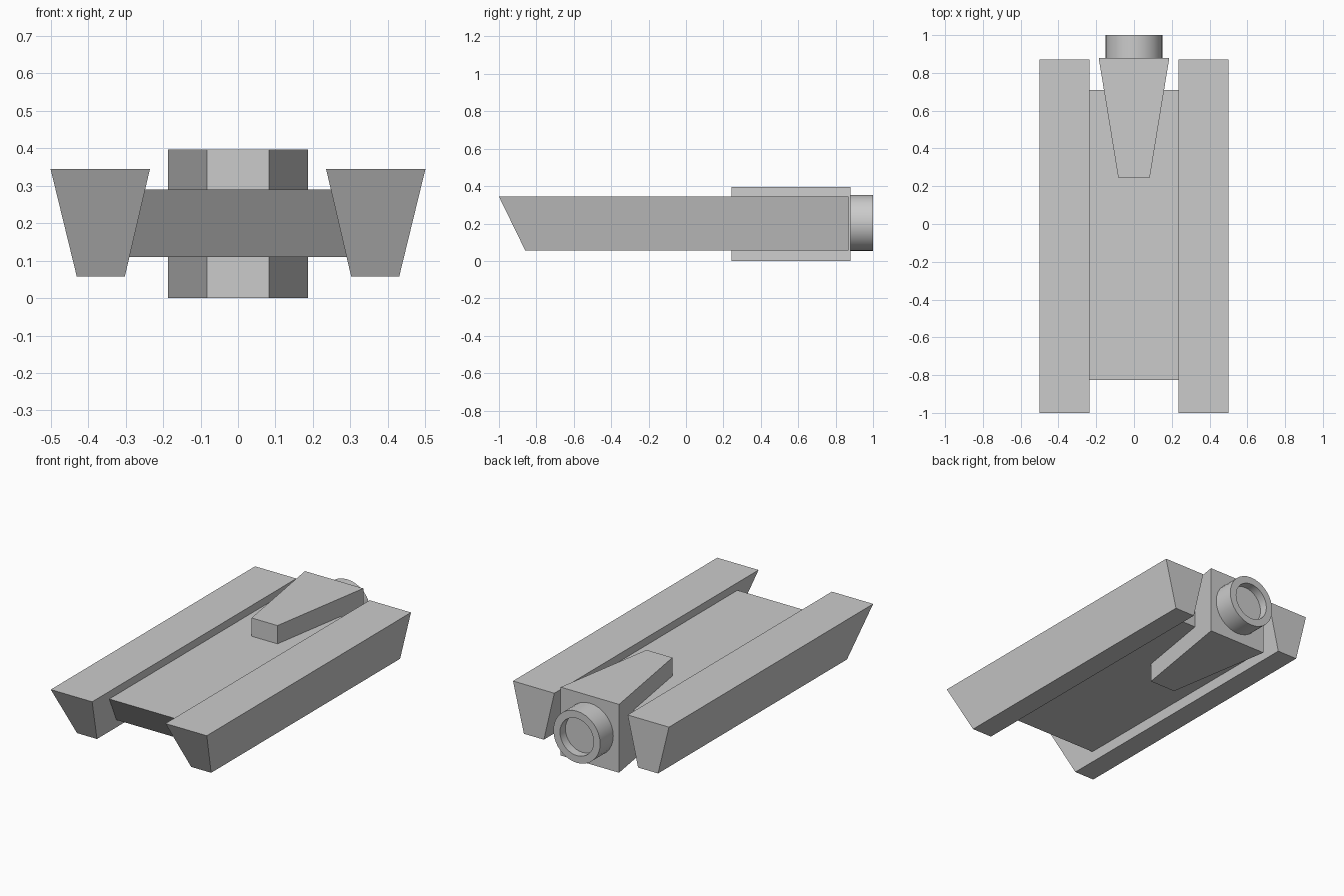
import bpy, bmesh
from math import pi
from mathutils import Matrix

if "Cube" in bpy.data.objects:
    bpy.data.objects.remove(bpy.data.objects["Cube"])


def finish(name, bm):
    bmesh.ops.recalc_face_normals(bm, faces=bm.faces)
    mesh = bpy.data.meshes.new(name)
    bm.to_mesh(mesh)
    bm.free()
    obj = bpy.data.objects.new(name, mesh)
    bpy.context.collection.objects.link(obj)
    return obj


def block(name, bottom, top):
    """Six-sided block between two (z, outline) levels with matching xy corners."""
    bm = bmesh.new()
    rings = [[bm.verts.new((x, y, z)) for x, y in outline]
             for z, outline in (bottom, top)]
    for ring in rings:
        bm.faces.new(ring)
    for i in range(4):
        j = (i + 1) % 4
        bm.faces.new((rings[0][i], rings[0][j], rings[1][j], rings[1][i]))
    return finish(name, bm)


def rect(x0, x1, y0, y1):
    return [(x0, y0), (x1, y0), (x1, y1), (x0, y1)]


# Pair of side hulls with tapered section and raked bow
hull = block("side_hulls",
             (0.057, rect(0.302, 0.43, -0.86, 0.87)),
             (0.344, rect(0.235, 0.5, -1.0, 0.87)))
hull.modifiers.new("mirror", 'MIRROR')

# Deck joining the hulls, front edge sloping under
block("deck",
      (0.11, rect(-0.292, 0.292, -0.70, 0.71)),
      (0.29, rect(-0.25, 0.25, -0.825, 0.71)))

# Wedge-shaped engine housing
wedge = [(-0.083, 0.243), (0.083, 0.243), (0.187, 0.88), (-0.187, 0.88)]
block("engine_housing", (0.0, wedge), (0.396, wedge))

# Round nozzle with a recessed end
bm = bmesh.new()
bmesh.ops.create_cone(bm, cap_ends=True, segments=32,
                      radius1=0.15, radius2=0.15, depth=0.13,
                      matrix=Matrix.Translation((0, 0.935, 0.203))
                      @ Matrix.Rotation(pi / 2, 4, 'X'))
end = max(bm.faces, key=lambda f: f.calc_center_median().y)
bmesh.ops.inset_region(bm, faces=[end], thickness=0.042)
rim = bmesh.ops.extrude_discrete_faces(bm, faces=[end])["faces"]
bmesh.ops.translate(bm, verts=rim[0].verts, vec=(0, -0.05, 0))
nozzle = finish("nozzle", bm)
bpy.context.view_layer.objects.active = nozzle
nozzle.select_set(True)
bpy.ops.object.shade_smooth_by_angle()
